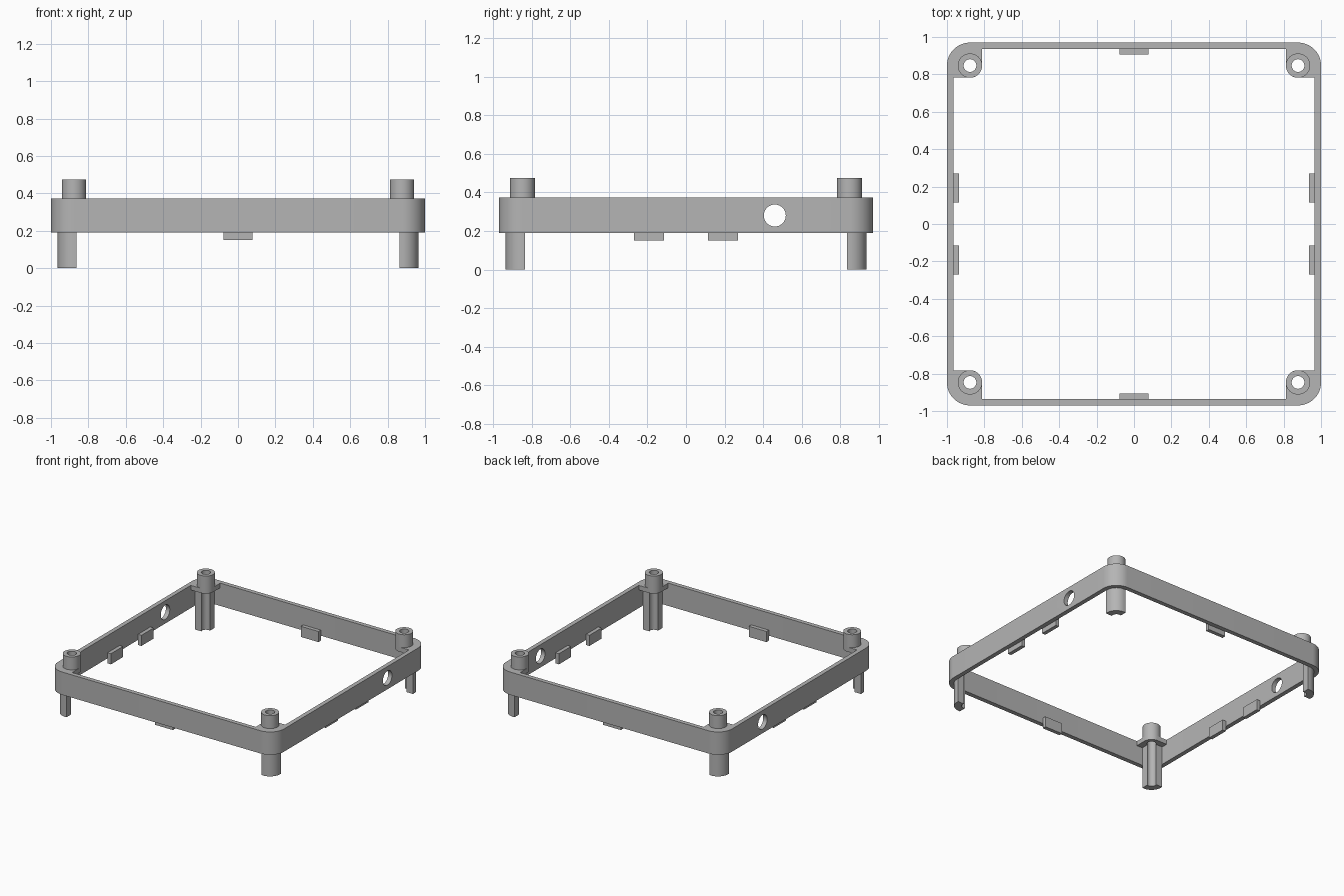
import bpy, bmesh
from math import sin, cos, radians, asin, degrees

if "Cube" in bpy.data.objects:
    bpy.data.objects.remove(bpy.data.objects["Cube"], do_unlink=True)

# Single grey plastic material
grey = bpy.data.materials.new("grey plastic")
grey.use_nodes = True
grey.diffuse_color = (0.46, 0.46, 0.46, 1)
grey.node_tree.nodes["Principled BSDF"].inputs["Base Color"].default_value = (0.46, 0.46, 0.46, 1)

# Main dimensions
HX, HY = 1.0, 0.97             # frame half sizes
R, WALL = 0.123, 0.035         # outer corner radius, wall thickness
CX, CY = HX - R, HY - R        # post centre
Z0, Z1, TOP = 0.19, 0.372, 0.475
PLATE_Z = Z1 - 0.037
POST_R, HOLE_R = 0.065, 0.034


def arc(cx, cy, r, a0, a1, n=16):
    return [(cx + r * cos(radians(a0 + (a1 - a0) * i / n)),
             cy + r * sin(radians(a0 + (a1 - a0) * i / n))) for i in range(n + 1)]


def circle(cx, cy, r):
    return arc(cx, cy, r, 0, 360, 48)[:-1]


def rounded_rect(r):
    return (arc(CX, CY, r, 0, 90) + arc(-CX, CY, r, 90, 180)
            + arc(-CX, -CY, r, 180, 270) + arc(CX, -CY, r, 270, 360))


def finish(name, bm, mirror=None):
    bmesh.ops.recalc_face_normals(bm, faces=bm.faces)
    mesh = bpy.data.meshes.new(name)
    bm.to_mesh(mesh)
    bm.free()
    obj = bpy.data.objects.new(name, mesh)
    bpy.context.collection.objects.link(obj)
    mesh.materials.append(grey)
    if mirror:
        mod = obj.modifiers.new("mirror", "MIRROR")
        mod.use_axis = mirror
        mod.use_mirror_merge = False
    return obj


def prism(name, pts, z0, z1, mirror=None):
    bm = bmesh.new()
    low = [bm.verts.new((x, y, z0)) for x, y in pts]
    high = [bm.verts.new((x, y, z1)) for x, y in pts]
    bm.faces.new(low)
    bm.faces.new(high)
    for i in range(len(pts)):
        j = (i + 1) % len(pts)
        bm.faces.new((low[i], low[j], high[j], high[i]))
    return finish(name, bm, mirror)


def ring(name, outer, inner, z0, z1, mirror=None):
    bm = bmesh.new()
    loops = [[bm.verts.new((x, y, z)) for x, y in pts]
             for pts, z in ((outer, z0), (outer, z1), (inner, z1), (inner, z0))]
    n = len(outer)
    for k in range(4):
        a, b = loops[k], loops[(k + 1) % 4]
        for i in range(n):
            j = (i + 1) % n
            bm.faces.new((a[i], a[j], b[j], b[i]))
    return finish(name, bm, mirror)


def box(name, x0, x1, y0, y1, z0, z1, mirror):
    return prism(name, [(x0, y0), (x1, y0), (x1, y1), (x0, y1)], z0, z1, mirror)


def cut(obj, cutter):
    mod = obj.modifiers.new("cut", "BOOLEAN")
    mod.operation, mod.solver, mod.object = "DIFFERENCE", "EXACT", cutter
    cutter.hide_render = True
    bpy.context.view_layer.objects.active = obj
    bpy.ops.object.modifier_move_to_index(modifier="cut", index=0)
    bpy.ops.object.modifier_apply(modifier="cut")
    bpy.data.objects.remove(cutter, do_unlink=True)


BOTH = (True, True, False)

# Rounded frame wall with a round port through both sides
frame = ring("frame_wall", rounded_rect(R), rounded_rect(R - WALL), Z0, Z1)
port = prism("port_cutter", circle(0, 0, 0.057), -1.2, 1.2)
port.rotation_euler = (0, radians(90), 0)
port.location = (0, 0.46, 0.28)
bpy.context.view_layer.update()
cut(frame, port)

# Corner plates flush with the top of the wall, drilled for the screws
plate_pts = (arc(CX, CY, R - WALL, 0, 90) + [(CX - POST_R, CY + R - WALL)]
             + arc(CX, CY, POST_R, 180, 270) + [(CX + R - WALL, CY - POST_R)])
plate = prism("corner_plates", plate_pts, PLATE_Z, Z1, BOTH)
cut(plate, prism("drill_cutter", circle(CX, CY, HOLE_R), 0, 1))

# Hollow screw posts above the plates
posts = ring("screw_posts", circle(CX, CY, POST_R), circle(CX, CY, HOLE_R), Z1, TOP, BOTH)

# Grooved legs below the plates, open toward the middle
LEG_R, END = 0.087, 0.014
tilt = degrees(asin(END / HOLE_R))
leg_pts = (arc(CX, CY, LEG_R, 0, 90) + [(CX - END, CY + LEG_R)]
           + arc(CX, CY, HOLE_R, 90 + tilt, -tilt) + [(CX + LEG_R, CY - END)])
legs = prism("legs", leg_pts, 0, PLATE_Z, BOTH)

# Locating tabs on the inner faces of the walls
IX, IY, TAB = HX - WALL, HY - WALL, 0.03
box("end_tabs", -0.078, 0.078, IY - TAB, IY, 0.15, 0.235, (False, True, False))
box("side_tabs", IX - TAB, IX, 0.115, 0.27, 0.15, 0.235, BOTH)

# Smooth the round surfaces and keep the edges crisp
for obj in (frame, plate, posts, legs):
    bpy.ops.object.select_all(action="DESELECT")
    obj.select_set(True)
    bpy.context.view_layer.objects.active = obj
    bpy.ops.object.shade_smooth_by_angle(angle=radians(30))
